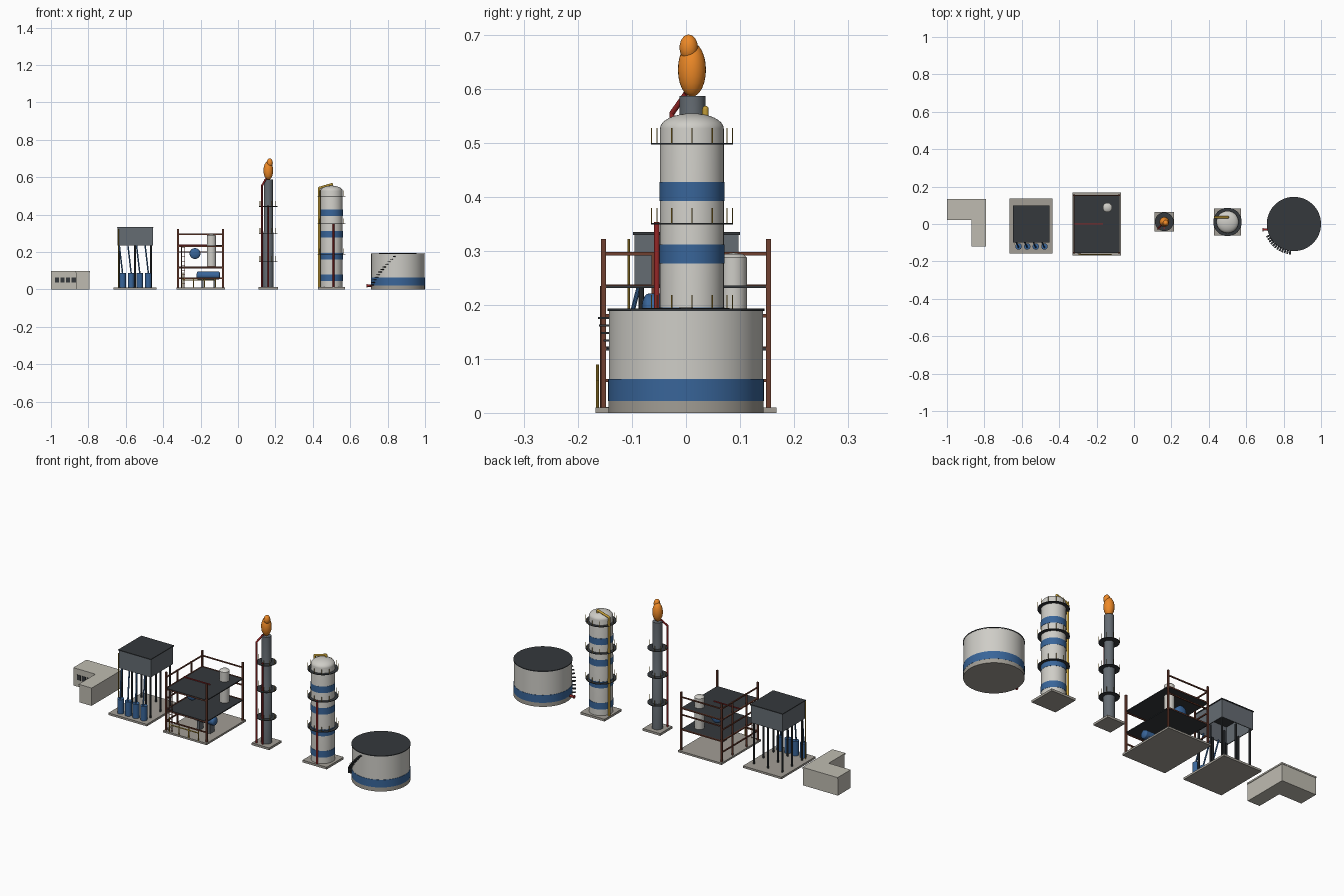
import bpy, bmesh, math
from mathutils import Vector

if "Cube" in bpy.data.objects:
    bpy.data.objects.remove(bpy.data.objects["Cube"])

def mat(name, r, g, b):
    m = bpy.data.materials.new(name)
    m.diffuse_color = (r, g, b, 1)
    m.use_nodes = True
    m.node_tree.nodes["Principled BSDF"].inputs["Base Color"].default_value = m.diffuse_color
    return m

WHITE = mat("white_paint", .62, .61, .57)
BLUE = mat("blue_paint", .04, .13, .32)
DARK = mat("dark_steel", .035, .04, .045)
STEEL = mat("grey_steel", .13, .15, .17)
CONC = mat("concrete", .36, .34, .30)
WALL = mat("wall", .52, .50, .44)
RUST = mat("red_steel", .16, .05, .03)
RED = mat("red_pipe", .30, .02, .02)
YEL = mat("yellow_paint", .55, .34, .04)
FIRE = mat("flame", .85, .25, .02)

def finish(name, bm, m, smooth=False):
    me = bpy.data.meshes.new(name)
    bmesh.ops.recalc_face_normals(bm, faces=bm.faces)
    bm.to_mesh(me)
    bm.free()
    o = bpy.data.objects.new(name, me)
    bpy.context.collection.objects.link(o)
    me.materials.append(m)
    if smooth:
        bpy.ops.object.select_all(action='DESELECT')
        bpy.context.view_layer.objects.active = o
        o.select_set(True)
        bpy.ops.object.shade_smooth_by_angle(angle=math.radians(35))
    return o

def box(name, x0, x1, y0, y1, z0, z1, m):
    bm = bmesh.new()
    bmesh.ops.create_cube(bm, size=1)
    for v in bm.verts:
        v.co = ((x0 + x1) / 2 + v.co.x * (x1 - x0), (y0 + y1) / 2 + v.co.y * (y1 - y0),
                (z0 + z1) / 2 + v.co.z * (z1 - z0))
    return finish(name, bm, m)

def rod(name, a, b, r, m, n=12):
    """Cylinder between two points."""
    a, b = Vector(a), Vector(b)
    bm = bmesh.new()
    bmesh.ops.create_cone(bm, cap_ends=True, segments=n, radius1=r, radius2=r, depth=(b - a).length)
    q = Vector((0, 0, 1)).rotation_difference(b - a)
    for v in bm.verts:
        v.co = q @ v.co + (a + b) / 2
    return finish(name, bm, m, True)

def beam(name, a, b, t, m):
    """Square bar along an axis."""
    lo = [min(p, q) - t for p, q in zip(a, b)]
    hi = [max(p, q) + t for p, q in zip(a, b)]
    return box(name, lo[0], hi[0], lo[1], hi[1], lo[2], hi[2], m)

def pipe(name, pts, r, m):
    for i in range(len(pts) - 1):
        rod(f"{name}_{i}", pts[i], pts[i + 1], r, m)
    for i, p in enumerate(pts[1:-1]):
        ball(f"{name}_elbow_{i}", p, (r, r, r), m, 12)

def ball(name, c, s, m, n=24):
    bm = bmesh.new()
    bmesh.ops.create_uvsphere(bm, u_segments=n, v_segments=n // 2, radius=1)
    for v in bm.verts:
        v.co = [c[i] + v.co[i] * s[i] for i in range(3)]
    return finish(name, bm, m, True)

def lathe(name, x, y, prof, m, n=48):
    """Revolve (radius, z) profile about a vertical axis."""
    bm = bmesh.new()
    vs = [bm.verts.new((x + r, y, z)) for r, z in prof]
    es = [bm.edges.new(p) for p in zip(vs, vs[1:])]
    bmesh.ops.spin(bm, geom=vs + es, cent=(x, y, 0), axis=(0, 0, 1), angle=math.tau, steps=n)
    bmesh.ops.remove_doubles(bm, verts=bm.verts, dist=1e-5)
    return finish(name, bm, m, True)

def platform(name, x, y, z, ri, ro, posts):
    lathe(name, x, y, [(ri, z - .003), (ro, z - .003), (ro, z), (ri, z), (ri, z - .003)], DARK, 32)
    for i in range(posts):
        a = math.tau * i / posts
        px, py = x + (ro - .001) * math.cos(a), y + (ro - .001) * math.sin(a)
        rod(f"{name}_post_{i}", (px, py, z), (px, py, z + .028), .0011, YEL, 6)

# L-shaped control building
bm = bmesh.new()
L = [(-1, .025), (-.865, .025), (-.865, -.118), (-.793, -.118), (-.793, .132), (-1, .132)]
f = bm.faces.new([bm.verts.new((x, y, 0)) for x, y in L])
g = bmesh.ops.extrude_face_region(bm, geom=[f])
bmesh.ops.translate(bm, vec=(0, 0, .09), verts=[v for v in g['geom'] if isinstance(v, bmesh.types.BMVert)])
finish("building_walls", bm, WALL)
box("roof_rear", -1, -.79, .022, .134, .09, .098, WALL)
box("roof_wing", -.868, -.79, -.121, .022, .09, .098, WALL)
for i in range(4):
    x = -.968 + i * .03
    box(f"window_{i}", x - .011, x + .011, .023, .026, .037, .065, DARK)

# Elevated housing on legs
box("housing_pad", -.665, -.435, -.157, .135, 0, .011, CONC)
box("housing_left", -.645, -.641, -.095, .097, .235, .33, STEEL)
box("housing_right", -.459, -.455, -.095, .097, .235, .33, STEEL)
box("housing_front", -.641, -.459, -.095, -.091, .235, .33, STEEL)
box("housing_back", -.641, -.459, .093, .097, .235, .33, STEEL)
box("housing_roof", -.648, -.452, -.098, .1, .33, .335, DARK)
for x in (-.635, -.55, -.465):
    for y in (-.083, .001, .085):
        rod("housing_leg", (x, y, .01), (x, y, .237), .005, DARK, 8)
rod("housing_vent", (-.64, -.106, .01), (-.64, -.106, .322), .0025, YEL, 8)
for i in range(4):
    x = -.617 + i * .046
    rod(f"drum_{i}", (x, -.12, .011), (x, -.12, .088), .017, BLUE, 24)
    rod(f"drum_pipe_{i}", (x, -.125, .085), (x - .018, -.086, .24), .004, BLUE, 10)

# Steel process frame with decks
box("frame_pad", -.33, -.07, -.168, .168, 0, .01, CONC)
for x in (-.321, -.08):
    for y in (-.153, .153):
        beam("frame_column", (x, y, .012), (x, y, .318), .0045, RUST)
for y in (-.06, .06):
    beam("frame_side_post", (-.321, y, .012), (-.321, y, .295), .0035, RUST)
for z in (.06, .12, .18, .235, .295):
    beam("frame_left_beam", (-.321, -.153, z), (-.321, .153, z), .003, RUST)
for z in (.12, .2, .235, .295):
    beam("frame_back_beam", (-.321, .153, z), (-.08, .153, z), .003, RUST)
for z in (.118, .233):
    box("frame_deck", -.322, -.078, -.155, .155, z - .002, z + .003, DARK)
for z in (.06, .115, .23):
    beam("frame_front_beam", (-.321, -.153, z), (-.08, -.153, z), .003, RUST)
beam("frame_cross_beam", (-.321, 0, .237), (-.168, 0, .237), .003, RED)
for x in (-.302, -.284):
    rod("ladder_rail", (x, -.158, .01), (x, -.158, .235), .0015, RUST, 8)
for i in range(9):
    z = .03 + i * .024
    rod("ladder_rung", (-.302, -.158, z), (-.284, -.158, z), .0012, RUST, 6)
for i in range(4):
    x = -.295 + i * .058
    rod("guard_post", (x, -.164, .008), (x, -.164, .09 if i < 1 else .06), .003, YEL, 8)
rod("guard_rail", (-.295, -.164, .05), (-.121, -.164, .05), .003, YEL, 8)
lathe("upright_vessel", -.142, .088, [(0, .122), (.025, .122), (.025, .288), (.018, .294), (0, .297)], WHITE, 32)
rod("deck_vessel", (-.23, -.07, .192), (-.23, .07, .192), .029, BLUE, 32)
for y in (-.07, .07):
    ball("deck_vessel_end", (-.23, y, .192), (.029, .012, .029), BLUE)
rod("low_vessel", (-.212, -.05, .075), (-.105, -.05, .075), .022, BLUE, 32)
for x in (-.212, -.105):
    ball("low_vessel_end", (x, -.05, .075), (.01, .022, .022), BLUE)
for x in (-.19, -.125):
    box("vessel_saddle", x - .006, x + .006, -.068, -.032, .009, .06, STEEL)

# Flare stack
FX, FY = .162, .012
box("flare_pad", .11, .214, -.04, .064, 0, .012, CONC)
lathe("flare_stack", FX, FY, [(0, .01), (.028, .01), (.028, .3), (.024, .31), (.024, .587), (0, .587)], STEEL, 32)
for z in (.15, .3, .445):
    platform("flare_platform", FX, FY, z, .024, .05, 10)
pipe("flare_riser", [(.128, -.026, .012), (.128, -.026, .555), (.15, 0, .592)], .005, RED)
rod("flare_front_riser", (FX, -.022, .012), (FX, -.022, .45), .004, RED)
ball("flame_body", (FX, .011, .636), (.026, .026, .05), FIRE)
ball("flame_tip", (FX + .008, .005, .677), (.016, .017, .024), FIRE)

# Distillation column
CX, CY, R = .5, .011, .059
box("column_pad", .428, .573, -.061, .084, 0, .012, CONC)
dome = [(R * math.cos(a), .527 + .028 * math.sin(a)) for a in [math.pi / 2 * i / 8 for i in range(8)]]
lathe("column_shell", CX, CY, [(0, .01), (R, .01)] + dome + [(0, .555)], WHITE)
for z in (.045, .16, .277, .393):
    lathe("column_band", CX, CY, [(R, z), (R + .0012, z), (R + .0012, z + .035), (R, z + .035)], BLUE)
for z in (.19, .352, .5):
    platform("column_platform", CX, CY, z, R, .076, 12)
pipe("column_overhead_pipe", [(.434, .036, .012), (.434, .036, .543), (.502, .036, .563), (.502, .036, .54)], .006, YEL)
rod("column_feed_pipe", (.51, -.054, .012), (.51, -.054, .354), .005, RED)

# Storage tank
TX, TR = .855, .143
lathe("tank_shell", TX, 0, [(0, .02), (TR, .02), (TR, .19), (0, .192)], WHITE, 64)
lathe("tank_foundation", TX, 0, [(0, 0), (TR + .001, 0), (TR + .001, .022), (0, .022)], CONC, 64)
lathe("tank_band", TX, 0, [(TR, .022), (TR + .0015, .022), (TR + .0015, .063), (TR, .063)], BLUE, 64)
lathe("tank_roof", TX, 0, [(0, .189), (.145, .189), (.145, .193), (0, .195)], DARK, 64)
for i in range(12):
    a = math.radians(205 + i * 5.2)
    s = box(f"stair_step_{i}", -.001, .021, -.005, .005, 0, .004, DARK)
    s.location = (TX + (TR - .002) * math.cos(a), TR * math.sin(a), .022 + i * .0138)
    s.rotation_euler.z = a
rod("tank_outlet", (.69, -.03, .02), (.72, -.03, .02), .006, RED)
rod("tank_outlet_flange", (.688, -.03, .02), (.692, -.03, .02), .009, RED, 16)
